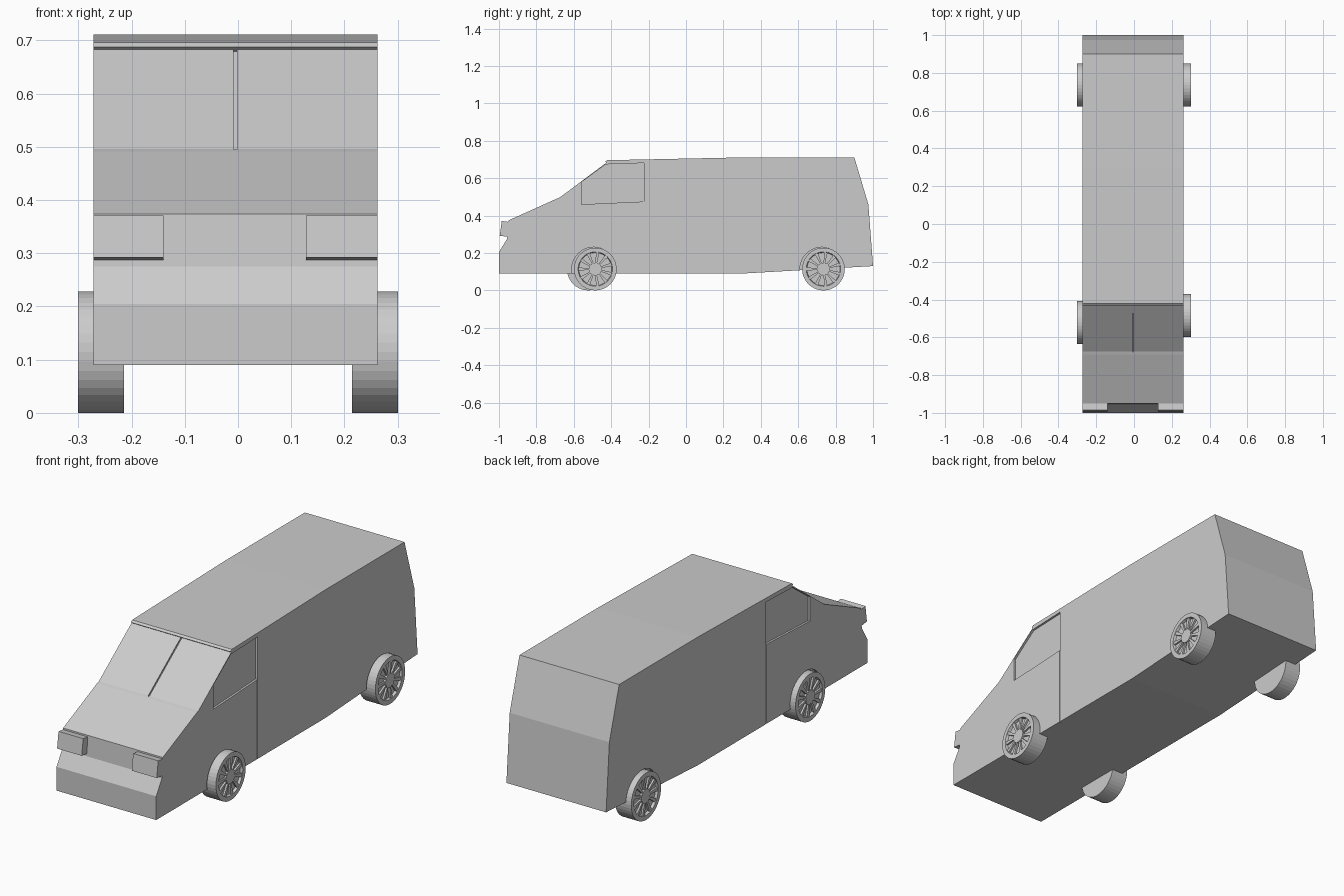
import bpy, bmesh, math

if "Cube" in bpy.data.objects:
    bpy.data.objects.remove(bpy.data.objects["Cube"])

CX = -0.005          # body centre line
X0, X1 = -0.272, 0.262


def make_object(name, bm, hidden=False):
    bmesh.ops.recalc_face_normals(bm, faces=bm.faces)
    me = bpy.data.meshes.new(name)
    bm.to_mesh(me)
    bm.free()
    ob = bpy.data.objects.new(name, me)
    bpy.context.collection.objects.link(ob)
    if hidden:
        ob.hide_render = True
        ob.hide_viewport = True
    return ob


def add_prism(bm, profile, xa, xb):
    """Extrude a (y, z) outline from x = xa to x = xb."""
    a = [bm.verts.new((xa, y, z)) for y, z in profile]
    b = [bm.verts.new((xb, y, z)) for y, z in profile]
    n = len(a)
    bm.faces.new(a)
    bm.faces.new(b[::-1])
    for i in range(n):
        j = (i + 1) % n
        bm.faces.new((a[i], b[i], b[j], a[j]))


def prism(name, profile, xa, xb, hidden=False):
    bm = bmesh.new()
    add_prism(bm, profile, xa, xb)
    return make_object(name, bm, hidden)


def circle(y, z, r, n=40):
    return [(y + r * math.cos(2 * math.pi * i / n),
             z + r * math.sin(2 * math.pi * i / n)) for i in range(n)]


def cut(target, cutter):
    m = target.modifiers.new(cutter.name, 'BOOLEAN')
    m.operation = 'DIFFERENCE'
    m.solver = 'EXACT'
    m.object = cutter


# Van body side outline, with a slightly sunken windscreen
body = prism("van_body", [
    (-1.0, 0.09), (-1.0, 0.205), (-0.957, 0.275), (-0.95, 0.374),
    (-0.69, 0.491), (-0.676, 0.496), (-0.426, 0.683), (-0.432, 0.688),
    (-0.422, 0.696), (0.3, 0.711), (0.9, 0.711), (0.975, 0.46),
    (1.0, 0.13), (0.3, 0.09)], X0, X1)

# Windscreen divider groove
cut(body, prism("windscreen_divider_cutter", [
    (-0.671, 0.491), (-0.70, 0.51), (-0.45, 0.70), (-0.421, 0.679)],
    CX - 0.003, CX + 0.003, True))

# Side windows, door seams and shallow wheel arches
window = [(-0.56, 0.46), (-0.56, 0.578), (-0.428, 0.674),
          (-0.225, 0.681), (-0.225, 0.475)]
seam = [(-0.229, 0.05), (-0.229, 0.4747), (-0.225, 0.475), (-0.225, 0.05)]
wheels = [("front_right_wheel", 1, -0.485), ("front_left_wheel", -1, -0.522),
          ("rear_right_wheel", 1, 0.735), ("rear_left_wheel", -1, 0.735)]
for side, edge in ((1, X1), (-1, X0)):
    tag = "right" if side > 0 else "left"
    far = edge + side * 0.05
    cut(body, prism(tag + "_window_cutter", window, edge - side * 0.010, far, True))
    cut(body, prism(tag + "_door_seam_cutter", seam, edge - side * 0.008, far, True))
for name, side, y in wheels:
    edge = X1 if side > 0 else X0
    cut(body, prism(name + "_arch_cutter", circle(y - 0.008, 0.113, 0.118),
                    edge - side * 0.012, edge + side * 0.05, True))

# Headlights
lamp = [(-0.996, 0.292), (-0.985, 0.371), (-0.945, 0.366), (-0.945, 0.286)]
prism("left_headlight", lamp, X0, -0.14)
prism("right_headlight", lamp, 0.128, X1)


def wheel(name, side, y):
    R, N, Z = 0.114, 40, 0.114
    outer, inner, floor = 0.301 * side, 0.214 * side, 0.289 * side
    bm = bmesh.new()
    # Tyre with sunken rim
    rings = []
    for r, x in ((R, inner), (R, outer), (0.092, outer), (0.088, floor)):
        rings.append([bm.verts.new((x, a, b)) for a, b in circle(y, Z, r, N)])
    for p, q in zip(rings, rings[1:]):
        for i in range(N):
            j = (i + 1) % N
            bm.faces.new((p[i], p[j], q[j], q[i]))
    bm.faces.new(rings[0])
    bm.faces.new(rings[-1])
    # Hub
    add_prism(bm, circle(y, Z, 0.034, 20), floor - side * 0.002, outer - side * 0.001)
    # Tapered spokes
    count = 11
    for k in range(count):
        t = 2 * math.pi * (k + 0.5) / count
        c, s = math.cos(t), math.sin(t)
        pts = [(0.030, -0.004), (0.091, -0.009), (0.091, 0.009), (0.030, 0.004)]
        add_prism(bm, [(y + u * c - v * s, Z + u * s + v * c) for u, v in pts],
                  floor - side * 0.002, outer - side * 0.003)
    return make_object(name, bm)


for w in wheels:
    wheel(*w)
